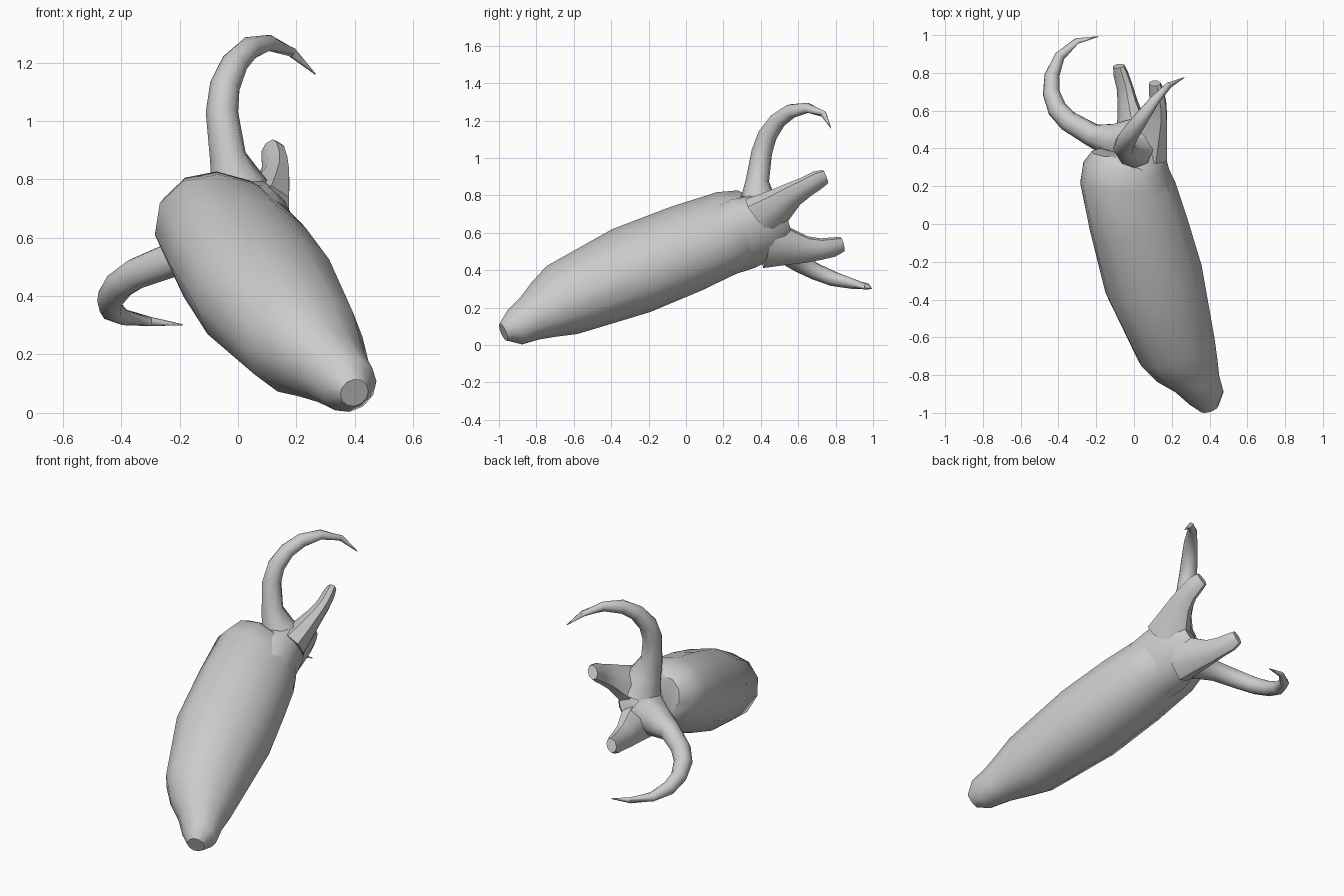
import bpy, bmesh, math
from mathutils import Vector as V

if "Cube" in bpy.data.objects:
    bpy.data.objects.remove(bpy.data.objects["Cube"])

# Tilted symmetry frame: A runs tail to head, N is the mirror normal, M is back to belly
O = V((0.39, -0.95, 0.08))
N = V((0.456, -0.218, 0.861)).normalized()
A = V((-0.29, 0.886, 0.369))
A = (A - N * A.dot(N)).normalized()
M = A.cross(N)


def local(s, n, m):
    return O + A * s + N * n + M * m


def mirror(p):
    return p - 2 * (p - O).dot(N) * N


def loft(name, rings):
    bm = bmesh.new()
    rows = [[bm.verts.new(p) for p in r] for r in rings]
    k = len(rows[0])
    for a, b in zip(rows, rows[1:]):
        for i in range(k):
            j = (i + 1) % k
            bm.faces.new((a[i], a[j], b[j], b[i]))
    bm.faces.new(rows[0])
    bm.faces.new(rows[-1])
    bmesh.ops.recalc_face_normals(bm, faces=bm.faces)
    me = bpy.data.meshes.new(name)
    bm.to_mesh(me)
    bm.free()
    ob = bpy.data.objects.new(name, me)
    bpy.context.collection.objects.link(ob)
    bpy.ops.object.select_all(action='DESELECT')
    ob.select_set(True)
    bpy.context.view_layer.objects.active = ob
    bpy.ops.object.shade_smooth_by_angle(angle=math.radians(50))
    return ob


def section(s, mc, hm, hn, slope=0.0, k=12):
    pts = []
    for i in range(k):
        t = 2 * math.pi * i / k
        m = mc + hm * math.cos(t)
        pts.append(local(s + slope * m, hn * math.sin(t), m))
    return pts


def tube(path, k=8, flat=1.0):
    """Rings along (x, y, z, radius) points; flat squashes them along M."""
    pts = [V(p[:3]) for p in path]
    rings = []
    for i, p in enumerate(pts):
        t = (pts[min(i + 1, len(pts) - 1)] - pts[max(i - 1, 0)]).normalized()
        u = t.cross(M).normalized()
        w = t.cross(u) * flat
        r = path[i][3]
        rings.append([p + r * (u * math.cos(2 * math.pi * (j + .5) / k)
                               + w * math.sin(2 * math.pi * (j + .5) / k)) for j in range(k)])
    return rings


def pair(name, rings):
    loft(name + "_upper", rings)
    loft(name + "_lower", [[mirror(p) for p in r] for r in rings])


# Body pod: blunt tail, humped back, slanted front end
loft("body", [
    section(-0.03, 0, 0.05, 0.05),
    section(0.04, 0, 0.10, 0.10),
    section(0.14, -0.025, 0.13, 0.12),
    section(0.24, -0.055, 0.18, 0.152),
    section(0.36, -0.075, 0.217, 0.194),
    section(0.78, -0.075, 0.275, 0.234),
    section(1.10, -0.06, 0.265, 0.230, -0.15),
    section(1.33, -0.045, 0.25, 0.212, -0.35),
    section(1.44, -0.025, 0.215, 0.19, -0.41),
    section(1.51, -0.01, 0.17, 0.13, -0.41),
])

# Head
loft("head", [
    section(1.26, 0.01, 0.17, 0.20),
    section(1.40, 0.02, 0.165, 0.21),
    section(1.50, 0.045, 0.145, 0.195),
    section(1.58, 0.08, 0.10, 0.165),
    section(1.63, 0.11, 0.05, 0.09),
])

# Long curved horns with flared roots
pair("horn", tube([
    (0.03, 0.40, 0.68, 0.14), (0.0, 0.385, 0.78, 0.095), (-0.035, 0.382, 0.88, 0.063),
    (-0.055, 0.405, 1.03, 0.056), (-0.045, 0.435, 1.12, 0.052), (-0.01, 0.49, 1.20, 0.046),
    (0.04, 0.56, 1.25, 0.040), (0.105, 0.65, 1.268, 0.028), (0.185, 0.735, 1.235, 0.017),
    (0.265, 0.775, 1.16, 0.002)]))

# Short blunt flattened pincers
pair("pincer", tube([
    (0.075, 0.40, 0.68, 0.14), (0.10, 0.49, 0.745, 0.105), (0.122, 0.57, 0.805, 0.074),
    (0.127, 0.64, 0.845, 0.06), (0.12, 0.70, 0.88, 0.055), (0.11, 0.745, 0.90, 0.042)],
    flat=0.68))
